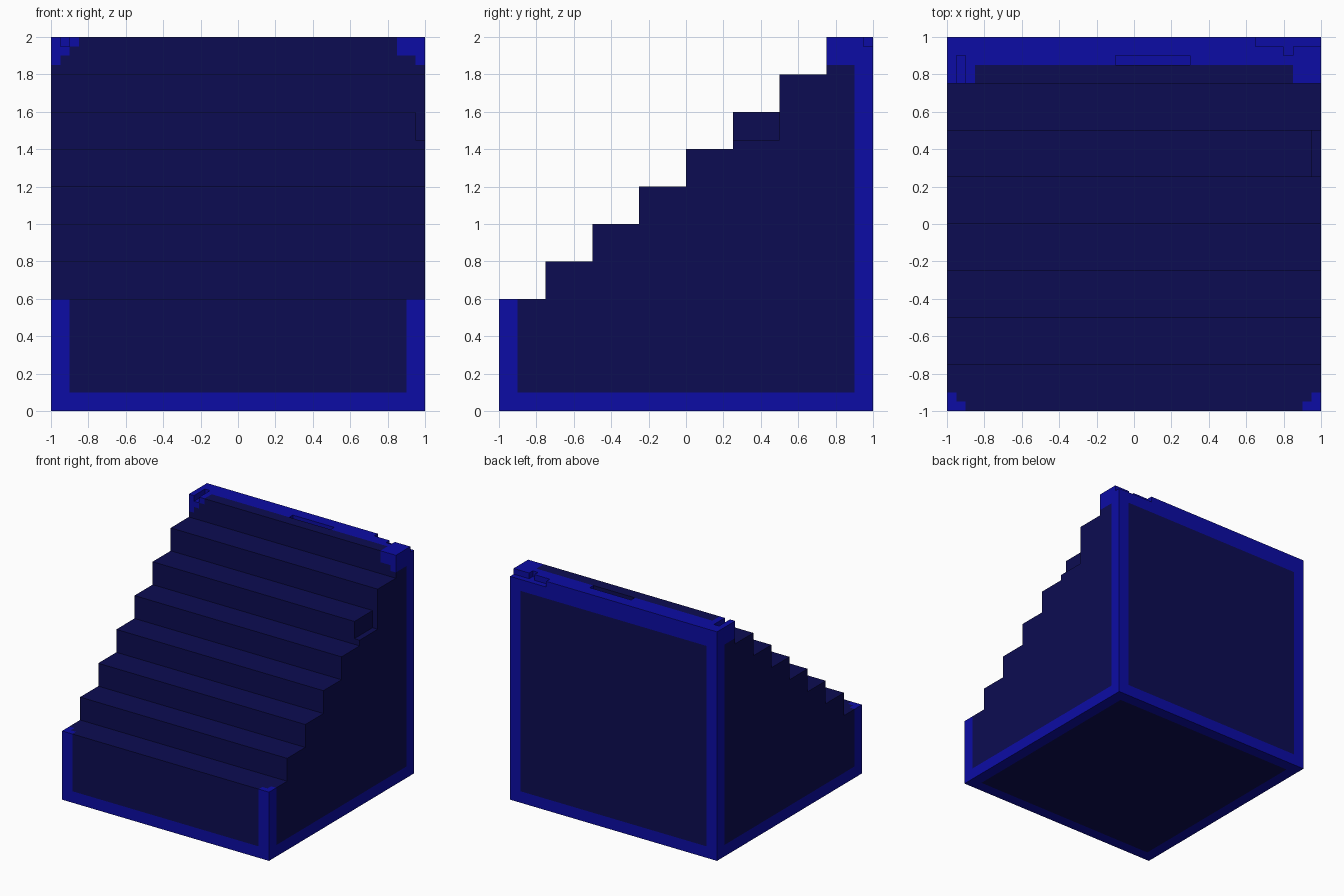
import bpy, bmesh

if "Cube" in bpy.data.objects:
    bpy.data.objects.remove(bpy.data.objects["Cube"])


def make_material(name, colour):
    m = bpy.data.materials.new(name)
    m.diffuse_color = (*colour, 1.0)
    m.use_nodes = True
    m.node_tree.nodes["Principled BSDF"].inputs["Base Color"].default_value = m.diffuse_color
    return m


def make_object(name, bm):
    bmesh.ops.recalc_face_normals(bm, faces=bm.faces)
    me = bpy.data.meshes.new(name)
    bm.to_mesh(me)
    bm.free()
    ob = bpy.data.objects.new(name, me)
    bpy.context.collection.objects.link(ob)
    return ob


def box(name, lo, hi):
    bm = bmesh.new()
    bmesh.ops.create_cube(bm, size=1)
    for v in bm.verts:
        v.co = [a + (c + 0.5) * (b - a) for a, b, c in zip(lo, hi, v.co)]
    return make_object(name, bm)


navy = make_material("dark navy", (0.0037, 0.0037, 0.085))
blue = make_material("bright blue", (0.0037, 0.0037, 0.376))

# Staircase: stepped profile extruded across x
profile = [(1, 0), (-1, 0)]
for i in range(8):
    y, z = -1 + 0.25 * i, 0.6 + 0.2 * i
    profile += [(y, z), (y + 0.25, z)]
bm = bmesh.new()
face = bm.faces.new([bm.verts.new((-1, y, z)) for y, z in profile])
ext = bmesh.ops.extrude_face_region(bm, geom=[face])
bmesh.ops.translate(bm, vec=(2, 0, 0),
                    verts=[g for g in ext["geom"] if isinstance(g, bmesh.types.BMVert)])
stairs = make_object("staircase", bm)

# Chips and grooves cut out of the steps
chips = [
    ((0.65, 0.95, 1.95), (1.1, 1.1, 2.1)),     # back right corner chip
    ((0.80, 0.90, 1.95), (0.85, 0.97, 2.1)),   # small pocket beside it
    ((-0.1, 0.85, 1.95), (0.3, 0.90, 2.1)),    # groove in the top step
    ((-0.95, 0.7, 1.95), (-0.90, 0.90, 2.1)),  # short groove on the left
    ((0.95, 0.2, 1.45), (1.1, 0.5, 1.7)),      # chipped step end on the right
]
cutters = []
for lo, hi in chips:
    c = box("chip_cutter", lo, hi)
    c.hide_render = True
    mod = stairs.modifiers.new("chip", "BOOLEAN")
    mod.operation, mod.solver, mod.object = "DIFFERENCE", "EXACT", c
    cutters.append(c)
bpy.context.view_layer.update()
dg = bpy.context.evaluated_depsgraph_get()
mesh = bpy.data.meshes.new_from_object(stairs.evaluated_get(dg))
stairs.modifiers.clear()
stairs.data = mesh
mesh.name = "staircase"
for c in cutters:
    bpy.data.objects.remove(c)

# Cut lines along the borders of the bright trim
bm = bmesh.new()
bm.from_mesh(mesh)
bmesh.ops.triangulate(bm, faces=bm.faces)
cuts = ((-0.95, -0.9, -0.85, 0.85, 0.9, 0.95),
        (-0.95, -0.9, 0.85, 0.9),
        (0.1, 1.85, 1.9, 1.95))
for axis, values in enumerate(cuts):
    for value in values:
        co, no = [0, 0, 0], [0, 0, 0]
        co[axis], no[axis] = value, 1
        bmesh.ops.bisect_plane(bm, geom=bm.verts[:] + bm.edges[:] + bm.faces[:],
                               dist=1e-5, plane_co=co, plane_no=no)


def is_trim(x, y, z):
    ax = abs(x)
    if z < 0.1 and max(ax, abs(y)) > 0.9:                       # base rim
        return True
    if ax > 0.9 and y > 0.9:                                    # back posts
        return True
    if ax > 0.9 and y < -0.9 and (ax > 0.95 or y < -0.95):      # front posts
        return True
    if z > 1.85 and y > 0.85:                                   # top rail
        return True
    if z > 1.85 and y > 0.75 and ax > 0.85:                     # top step corners
        if x < 0:
            return z > 1.95 or (z > 1.9 and x < -0.9) or x < -0.95
        return z > 1.9 or x > 0.95
    return False


bm.normal_update()
for f in bm.faces:
    f.smooth = False
    f.material_index = int(is_trim(*(f.calc_center_median() - f.normal * 0.01)))
bm.to_mesh(mesh)
bm.free()
mesh.materials.clear()
mesh.materials.append(navy)
mesh.materials.append(blue)
# Restore indices in case clearing the slots reset them
for p in mesh.polygons:
    p.material_index = int(is_trim(*(p.center - p.normal * 0.01)))
